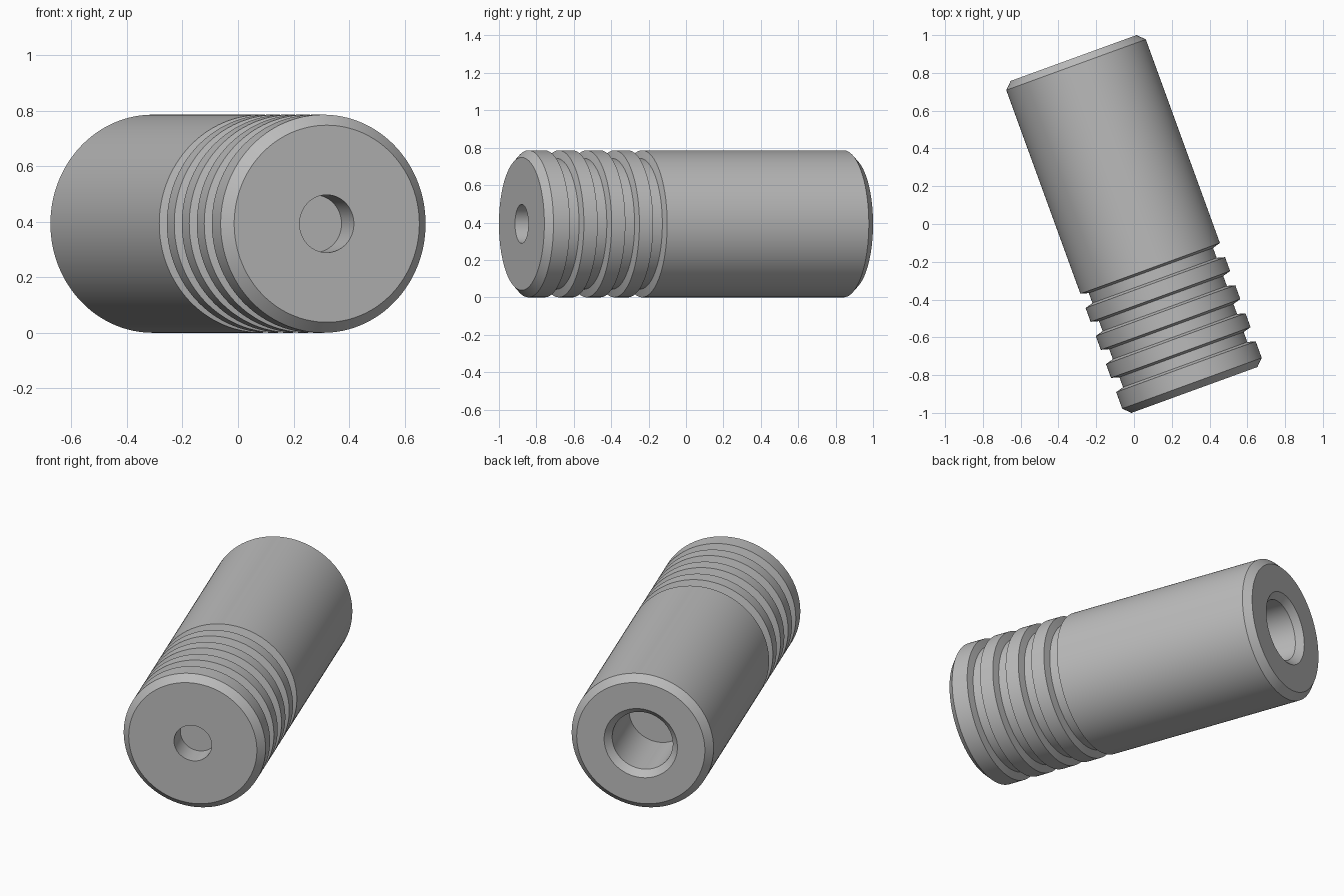
import bpy, bmesh, math
from mathutils import Matrix

if "Cube" in bpy.data.objects:
    bpy.data.objects.remove(bpy.data.objects["Cube"], do_unlink=True)

SEGMENTS = 128
RADIUS = 0.393
HALF = 0.935       # half of the length along the axis
BEVEL = 0.038      # chamfer on both ends

metal = bpy.data.materials.new("plain grey metal")
metal.use_nodes = True
grey = (0.5, 0.5, 0.5, 1)
metal.diffuse_color = grey
metal.node_tree.nodes["Principled BSDF"].inputs["Base Color"].default_value = grey

# Profile as (radius, position along the axis): small blind hole and front face
profile = [(0, 0.13 - HALF), (0.104, 0.13 - HALF), (0.104, -HALF),
           (RADIUS - BEVEL, -HALF), (RADIUS, BEVEL - HALF)]

# Four grooves with slightly slanted walls
for i in range(4):
    start = -0.804 + i * 0.158
    profile += [(RADIUS, start), (RADIUS - 0.043, start + 0.012),
                (RADIUS - 0.043, start + 0.068), (RADIUS, start + 0.08)]

# Plain barrel, back face and chamfered deep hole
profile += [(RADIUS, HALF - BEVEL), (RADIUS - BEVEL, HALF), (0.203, HALF),
            (0.168, HALF - 0.035), (0.168, HALF - 0.385), (0, HALF - 0.385)]

# Spin the profile round the y axis
bm = bmesh.new()
verts = [bm.verts.new((r, t, 0)) for r, t in profile]
edges = [bm.edges.new(pair) for pair in zip(verts, verts[1:])]
bmesh.ops.spin(bm, geom=verts + edges, cent=(0, 0, 0), axis=(0, 1, 0),
               angle=math.tau, steps=SEGMENTS, use_duplicate=False)
bmesh.ops.remove_doubles(bm, verts=bm.verts, dist=0.0001)
bmesh.ops.recalc_face_normals(bm, faces=bm.faces)

# Turn the axis in plan and rest the body on the ground
bm.transform(Matrix.Translation((0, 0, RADIUS)) @ Matrix.Rotation(math.radians(20), 4, "Z"))

mesh = bpy.data.meshes.new("grooved_cylinder")
bm.to_mesh(mesh)
bm.free()
mesh.materials.append(metal)
body = bpy.data.objects.new("grooved_cylinder", mesh)
bpy.context.collection.objects.link(body)

bpy.ops.object.select_all(action="DESELECT")
body.select_set(True)
bpy.context.view_layer.objects.active = body
bpy.ops.object.shade_smooth_by_angle(angle=math.radians(20))
